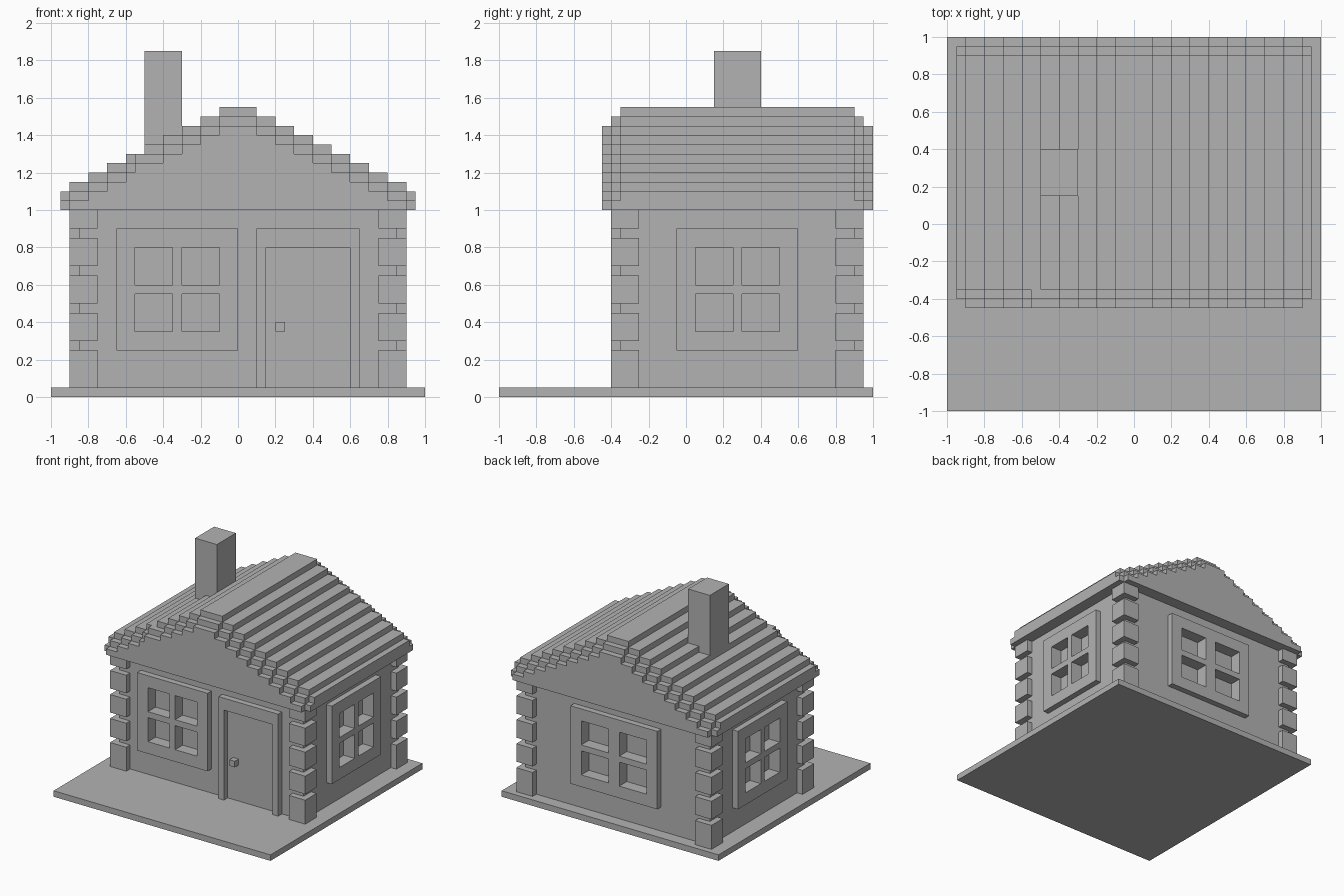
import bpy
import bmesh

cube = bpy.data.objects.get("Cube")
if cube:
    bpy.data.objects.remove(cube, do_unlink=True)

# One plain colour for the whole cottage
GREY = (0.45, 0.45, 0.45, 1)
stone = bpy.data.materials.new("stone_grey")
stone.use_nodes = True
stone.diffuse_color = GREY
bsdf = next(n for n in stone.node_tree.nodes if n.type == 'BSDF_PRINCIPLED')
bsdf.inputs["Base Color"].default_value = GREY
bsdf.inputs["Roughness"].default_value = 0.8


def add_object(name, bm):
    bmesh.ops.recalc_face_normals(bm, faces=bm.faces)
    mesh = bpy.data.meshes.new(name)
    bm.to_mesh(mesh)
    bm.free()
    mesh.materials.append(stone)
    obj = bpy.data.objects.new(name, mesh)
    bpy.context.collection.objects.link(obj)
    return obj


def boxes(name, spans):
    """One object made of boxes, each given as x, y and z ranges."""
    bm = bmesh.new()
    for span in spans:
        verts = bmesh.ops.create_cube(bm, size=1)["verts"]
        for v in verts:
            for i, (low, high) in enumerate(span):
                v.co[i] = (low + high) / 2 + v.co[i] * (high - low)
    return add_object(name, bm)


def extrude_profile(name, points, y_range):
    """Extrude an outline in x and z along y."""
    bm = bmesh.new()
    start, end = y_range
    face = bm.faces.new([bm.verts.new((x, start, z)) for x, z in points])
    out = bmesh.ops.extrude_face_region(bm, geom=[face])["geom"]
    for v in out:
        if isinstance(v, bmesh.types.BMVert):
            v.co.y = end
    return add_object(name, bm)


def cut(obj, cutter):
    mod = obj.modifiers.new("openings", 'BOOLEAN')
    mod.operation = 'DIFFERENCE'
    mod.solver = 'EXACT'
    mod.object = cutter


STEP = 0.05
GROUND = STEP
EAVE = 1.0
WALL_X = (-0.85, 0.85)
WALL_Y = (-0.35, 0.9)

# Ground slab, wall block and chimney
boxes("ground_slab", [((-1, 1), (-1, 1), (0, GROUND))])
walls = boxes("walls", [(WALL_X, WALL_Y, (GROUND, EAVE))])
boxes("chimney", [((-0.5, -0.3), (0.15, 0.4), (EAVE, 1.85))])

# Corner stones, split into courses by narrow gaps
courses = [(GROUND, 0.25), (0.3, 0.45), (0.5, 0.65), (0.7, 0.85), (0.9, EAVE)]
for side_x, x_range in (("right", (-0.9, -0.75)), ("left", (0.75, 0.9))):
    for side_y, y_range in (("front", (-0.4, -0.25)), ("back", (0.8, 0.95))):
        boxes(f"{side_y}_{side_x}_corner_stones",
              [(x_range, y_range, z) for z in courses])


# Windows: a raised frame with four panes sunk into the wall
def window(name, axis, wall, out, centre, pane, gap):
    def span(u, depth, z):
        d = tuple(sorted((wall + out * depth[0], wall + out * depth[1])))
        return (u, d, z) if axis == 'y' else (d, u, z)

    half = pane + gap / 2 + 0.1
    frame = boxes(name + "_frame",
                  [span((centre - half, centre + half), (0, STEP), (0.25, 0.9))])
    columns = [(centre - gap / 2 - pane, centre - gap / 2),
               (centre + gap / 2, centre + gap / 2 + pane)]
    cutter = boxes(name + "_cutter",
                   [span(u, (-STEP, 0.08), z) for u in columns
                    for z in ((0.35, 0.55), (0.6, 0.8))])
    cutter.hide_render = True
    cutter.hide_viewport = True
    cutter.display_type = 'WIRE'
    cut(frame, cutter)
    cut(walls, cutter)


window("front_window", 'y', WALL_Y[0], -1, -0.325, 0.2, 0.05)
window("back_window", 'y', WALL_Y[1], 1, 0, 0.25, 0.1)
window("right_window", 'x', WALL_X[0], -1, 0.275, 0.2, 0.05)
window("left_window", 'x', WALL_X[1], 1, 0.275, 0.2, 0.05)

# Door surround and handle
FRONT = (-0.4, WALL_Y[0])
extrude_profile("door_frame",
                [(0.1, GROUND), (0.1, 0.9), (0.65, 0.9), (0.65, GROUND),
                 (0.6, GROUND), (0.6, 0.8), (0.15, 0.8), (0.15, GROUND)], FRONT)
boxes("door_handle", [((0.2, 0.25), FRONT, (0.35, 0.4))])


# Stepped roof: three nested layers, each taller and shorter than the last
def stepped_roof(name, top, eave_top, y_range):
    half = []
    for k in range(9):
        z = top - STEP * k
        half += [(0.1 * k, z), (0.1 * (k + 1), z)]
    half = half[1:]
    if eave_top:
        half += [(0.9, eave_top), (0.95, eave_top), (0.95, EAVE)]
    else:
        half.append((0.9, EAVE))
    extrude_profile(name, half + [(-x, z) for x, z in reversed(half)], y_range)


stepped_roof("roof_gable_layer", 1.45, None, (-0.45, 1.0))
stepped_roof("roof_middle_layer", 1.5, 1.05, (-0.4, 0.95))
stepped_roof("roof_top_layer", 1.55, 1.1, (-0.35, 0.9))

# Small wider tread at the front of the roof
boxes("roof_tread", [((-0.55, -0.5), (-0.45, -0.4), (1.2, 1.25)),
                     ((-0.55, -0.5), FRONT, (1.25, 1.3))])
